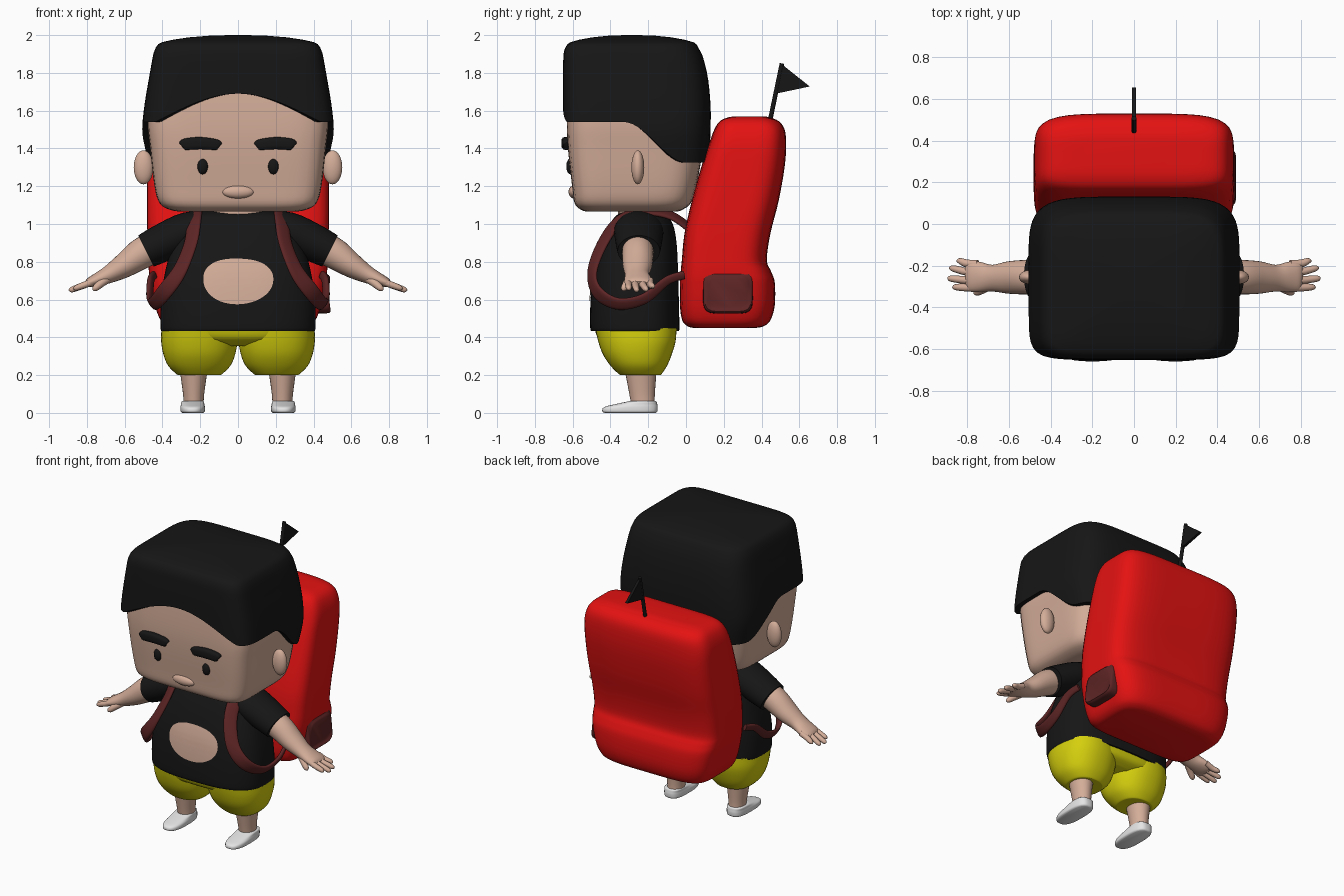
import bpy, bmesh, math
from mathutils import Vector
from mathutils.bvhtree import BVHTree

if "Cube" in bpy.data.objects:
    bpy.data.objects.remove(bpy.data.objects["Cube"])


def material(name, rgb):
    m = bpy.data.materials.new(name)
    m.diffuse_color = (*rgb, 1)
    m.use_nodes = True
    m.node_tree.nodes["Principled BSDF"].inputs["Base Color"].default_value = m.diffuse_color
    return m


SKIN = material("skin", (0.66, 0.42, 0.32))
BLACK = material("black", (0.008, 0.008, 0.008))
RED = material("red", (0.78, 0.006, 0.006))
YELLOW = material("yellow", (0.66, 0.62, 0.004))
MAROON = material("maroon", (0.11, 0.018, 0.018))
WHITE = material("white", (0.78, 0.78, 0.78))


def finish(name, bm, mat, mirror=False):
    bmesh.ops.recalc_face_normals(bm, faces=bm.faces)
    me = bpy.data.meshes.new(name)
    bm.to_mesh(me)
    bm.free()
    me.materials.append(mat)
    ob = bpy.data.objects.new(name, me)
    bpy.context.collection.objects.link(ob)
    if mirror:
        ob.modifiers.new("mirror", 'MIRROR')
    return ob


def skin_rings(name, rings, mat, mirror=False, caps=True):
    """Bridge equal-length rings of points and cap both ends."""
    bm = bmesh.new()
    vs = [[bm.verts.new(p) for p in r] for r in rings]
    n = len(vs[0])
    for a, b in zip(vs, vs[1:]):
        for i in range(n):
            bm.faces.new((a[i], a[(i + 1) % n], b[(i + 1) % n], b[i]))
    if caps:
        bm.faces.new(vs[0])
        bm.faces.new(vs[-1])
    return finish(name, bm, mat, mirror)


def smooth_keys(keys, steps):
    """Catmull-Rom interpolation of tuples."""
    out = []
    for i in range(len(keys) - 1):
        p0, p1 = keys[max(i - 1, 0)], keys[i]
        p2, p3 = keys[i + 1], keys[min(i + 2, len(keys) - 1)]
        for s in range(steps):
            t = s / steps
            out.append(tuple(0.5 * (2 * b + (c - a) * t + (2 * a - 5 * b + 4 * c - d) * t * t
                                    + (3 * b - a - 3 * c + d) * t ** 3)
                             for a, b, c, d in zip(p0, p1, p2, p3)))
    return out + [keys[-1]]


def unit(a, nf, nb):
    """Rounded-square outline, with its own squareness at front and back."""
    c, s = math.cos(a), math.sin(a)
    n = nf if s < 0 else nb
    r = (abs(c) ** n + abs(s) ** n) ** (-1 / n)
    return c * r, s * r


def loft(name, keys, mat, nf=2.0, nb=None, cx=0, mirror=False, seg=64, steps=4):
    """Stack of sections (z, half width, y front, y back)."""
    nb = nb or nf
    us = [unit(2 * math.pi * i / seg, nf, nb) for i in range(seg)]
    rings = [[(cx + u * a, (y0 + y1) / 2 + v * (y1 - y0) / 2, z) for u, v in us]
             for z, a, y0, y1 in smooth_keys(keys, steps)]
    return skin_rings(name, rings, mat, mirror)


def tube(name, keys, mat, side=(0, 1, 0), n=2.0, mirror=False, seg=20, steps=4, centre=None):
    """Path of (x, y, z, radius along side, radius across)."""
    pts = smooth_keys(keys, steps)
    rings = []
    for i, p in enumerate(pts):
        pos = Vector(p[:3])
        t = (Vector(pts[min(i + 1, len(pts) - 1)][:3]) - Vector(pts[max(i - 1, 0)][:3])).normalized()
        s = t.cross(pos - Vector(centre)) if centre else Vector(side)
        s = (s - t * s.dot(t)).normalized()
        w = t.cross(s)
        ring = []
        for k in range(seg):
            u, v = unit(2 * math.pi * k / seg, n, n)
            ring.append(pos + s * u * p[3] + w * v * p[4])
        rings.append(ring)
    return skin_rings(name, rings, mat, mirror)


def ball(name, loc, rad, mat, mirror=False):
    bm = bmesh.new()
    bmesh.ops.create_uvsphere(bm, u_segments=28, v_segments=16, radius=1)
    for v in bm.verts:
        v.co = Vector(loc) + Vector(c * r for c, r in zip(v.co, rad))
    return finish(name, bm, mat, mirror)


# head
loft("head", [(1.065, .30, -.52, -.05), (1.075, .36, -.555, -.02), (1.11, .415, -.59, .025),
              (1.2, .442, -.603, .055), (1.4, .465, -.625, .09), (1.55, .478, -.63, .10),
              (1.75, .46, -.62, .09), (1.88, .40, -.6, .03)], SKIN, 7, 5, seg=72)
tube("neck", [(0, -.24, .98, .17, .12), (0, -.24, 1.1, .17, .12)], SKIN, (1, 0, 0))
ball("ear", (.50, -.255, 1.30), (.052, .034, .09), SKIN, True)
ball("mouth", (0, -.592, 1.17), (.085, .03, .035), SKIN)
ball("eye", (.187, -.612, 1.305), (.028, .022, .042), BLACK, True)
tube("eyebrow", [(.10, -.628, 1.415, .02, .018), (.115, -.63, 1.42, .025, .028),
                 (.2, -.634, 1.428, .026, .032), (.28, -.63, 1.422, .025, .03),
                 (.297, -.628, 1.415, .02, .02)], BLACK, n=4, mirror=True)

# hair cap: each column starts at its own hairline height
wall = smooth_keys([(1.30, .470, -.645, .115), (1.4, .492, -.648, .125), (1.5, .507, -.65, .13),
                    (1.63, .495, -.652, .13), (1.78, .47, -.652, .115), (1.9, .448, -.648, .085),
                    (1.935, .435, -.638, .065)], 6)


def hair_point(ang, z, k=1.0):
    j = max(i for i in range(len(wall) - 1) if i == 0 or wall[i][0] <= z)
    p, q = wall[j], wall[j + 1]
    f = (z - p[0]) / (q[0] - p[0])
    a, y0, y1 = (p[i] + (q[i] - p[i]) * f for i in (1, 2, 3))
    u, v = unit(ang, 8, 5)
    return (u * a * k, (y0 + y1) / 2 + v * (y1 - y0) / 2 * k, z)


def hairline(ang):
    x, y, _ = hair_point(ang, 1.5)
    t = min(1, max(0, (y + .33) / .34))
    z = 1.54 - .215 * t * t * (3 - 2 * t)
    if y < -.4:
        z += .15 * math.cos(math.pi / 2 * min(1, abs(x) / .44))
    return z


angs = [2 * math.pi * i / 120 for i in range(120)]
rings = [[hair_point(a, hairline(a), .85) for a in angs]]
for r in range(15):
    rings.append([hair_point(a, hairline(a) + (1.935 - hairline(a)) * r / 14) for a in angs])
for k, z in [(.97, 1.952), (.93, 1.962), (.8, 1.975), (.6, 1.988), (.35, 1.997), (.1, 2.0)]:
    rings.append([(*hair_point(a, 1.935, k)[:2], z) for a in angs])
skin_rings("hair", rings, BLACK)

# shirt with sleeves
shirt = loft("shirt", [(.435, .40, -.495, -.04), (.45, .41, -.507, -.035), (.6, .408, -.505, -.038),
                       (.75, .385, -.488, -.042), (.9, .345, -.445, -.05), (1.0, .31, -.4, -.07),
                       (1.045, .27, -.37, -.11), (1.068, .18, -.32, -.16)], BLACK, 2.8, seg=72)
tube("sleeve", [(.12, -.25, 1.0, .11, .07), (.26, -.25, .965, .13, .10), (.40, -.25, .9, .122, .10),
                (.487, -.25, .857, .112, .092)], BLACK, mirror=True, seg=32)

# bare belly patch laid on the shirt front
tree = BVHTree.FromPolygons([v.co for v in shirt.data.vertices],
                            [p.vertices[:] for p in shirt.data.polygons])
rings = []
for r in range(1, 11):
    ring = []
    for i in range(48):
        a = 2 * math.pi * i / 48
        k = r / 10 * (1 + .02 * math.sin(3 * a + .5))
        u, v = unit(a, 2.1, 2.3)
        x, z = .185 * u * k, .698 + .121 * v * k
        hit = tree.ray_cast(Vector((x, -2, z)), Vector((0, 1, 0)))[0]
        ring.append((x, hit.y - .006, z))
    rings.append(ring)
bm = bmesh.new()
vs = [[bm.verts.new(p) for p in r] for r in rings]
bm.faces.new(vs[0])
for a, b in zip(vs, vs[1:]):
    for i in range(48):
        bm.faces.new((a[i], b[i], b[(i + 1) % 48], a[(i + 1) % 48]))
belly = finish("belly_patch", bm, SKIN)
if belly.data.polygons[0].normal.y > 0:
    belly.data.flip_normals()

# arms and hands
tube("arm", [(.38, -.255, .905, .08, .08), (.5, -.255, .85, .083, .083), (.6, -.257, .782, .078, .066),
             (.68, -.26, .735, .064, .048), (.74, -.255, .708, .072, .036), (.785, -.25, .69, .074, .026),
             (.805, -.25, .682, .06, .014)], SKIN, mirror=True, seg=28)
for i, (y0, y1, tip) in enumerate([(-.19, -.178, .85), (-.23, -.213, .885),
                                   (-.27, -.262, .893), (-.305, -.303, .87)]):
    z = .682 - (tip - .80) * .40
    tube(f"finger_{i + 1}", [(.75, y0, .702, .018, .018), (.80, y0, .682, .019, .018),
                             (tip - .015, y1, z + .008, .015, .015), (tip, y1, z, .005, .005)],
         SKIN, mirror=True, seg=12)
tube("thumb", [(.68, -.285, .715, .022, .022), (.72, -.31, .69, .022, .022),
               (.755, -.328, .66, .017, .017), (.765, -.333, .648, .005, .005)],
     SKIN, mirror=True, seg=12)

# shorts, legs and shoes
loft("shorts_seat", [(.355, .16, -.38, -.12), (.39, .34, -.46, -.06), (.45, .40, -.485, -.05)], YELLOW, 2.8)
loft("shorts_leg", [(.2, .105, -.34, -.14), (.205, .12, -.355, -.13), (.25, .165, -.40, -.1),
                    (.31, .19, -.44, -.075), (.38, .202, -.465, -.055), (.45, .20, -.48, -.05)],
     YELLOW, 2.3, cx=.205, mirror=True, seg=40)
loft("leg", [(.04, .053, -.29, -.165), (.1, .056, -.30, -.165), (.23, .074, -.325, -.155)],
     SKIN, cx=.235, mirror=True, seg=28)
loft("shoe", [(0, .055, -.43, -.16), (.008, .064, -.443, -.152), (.03, .065, -.435, -.15),
              (.045, .062, -.38, -.152), (.058, .06, -.32, -.155), (.063, .055, -.30, -.16)],
     WHITE, 2.6, 3.0, cx=.24, mirror=True, seg=36)

# backpack
loft("backpack", [(.45, .34, .04, .37), (.458, .375, .01, .41), (.49, .41, -.02, .447),
                  (.57, .44, -.032, .47), (.69, .465, -.032, .47), (.75, .472, -.028, .45),
                  (.81, .475, -.022, .428), (.95, .48, -.008, .447), (1.12, .482, .03, .49),
                  (1.3, .48, .08, .522), (1.42, .475, .12, .53), (1.5, .455, .15, .522),
                  (1.545, .42, .18, .49), (1.565, .36, .225, .44), (1.57, .25, .27, .41)],
     RED, 6, 4.5, seg=72)
tube("side_pocket", [(.42, .222, .637, .132, .112), (.468, .222, .637, .130, .11),
                     (.479, .222, .638, .122, .102), (.482, .222, .638, .10, .08)],
     MAROON, n=5, seg=40, steps=2)

# shoulder straps
w, h = .043, .013
tube("shoulder_strap", [(.20, .03, .97, w, h), (.215, -.08, 1.045, w, h), (.225, -.22, 1.067, w, h),
                        (.232, -.35, 1.02, w, h), (.25, -.44, .9, w, h), (.31, -.495, .75, w, h),
                        (.39, -.47, .64, w, h), (.445, -.36, .578, .036, h), (.465, -.22, .605, .03, h),
                        (.462, -.1, .70, .024, h), (.445, -.01, .73, .022, h)],
     MAROON, mirror=True, n=3, seg=16, steps=6, centre=(.1, -.25, .82))

# flag
tube("flag_pole", [(0, .435, 1.5, .012, .012), (0, .508, 1.85, .012, .012)], BLACK, (1, 0, 0), seg=12)
tri = [(.508, 1.845), (.655, 1.728), (.475, 1.69)]
skin_rings("flag", [[(x, y, z) for y, z in tri] for x in (-.009, .009)], BLACK)

for ob in bpy.context.collection.objects:
    ob.select_set(True)
    bpy.context.view_layer.objects.active = ob
bpy.ops.object.shade_smooth_by_angle(angle=math.radians(50))
